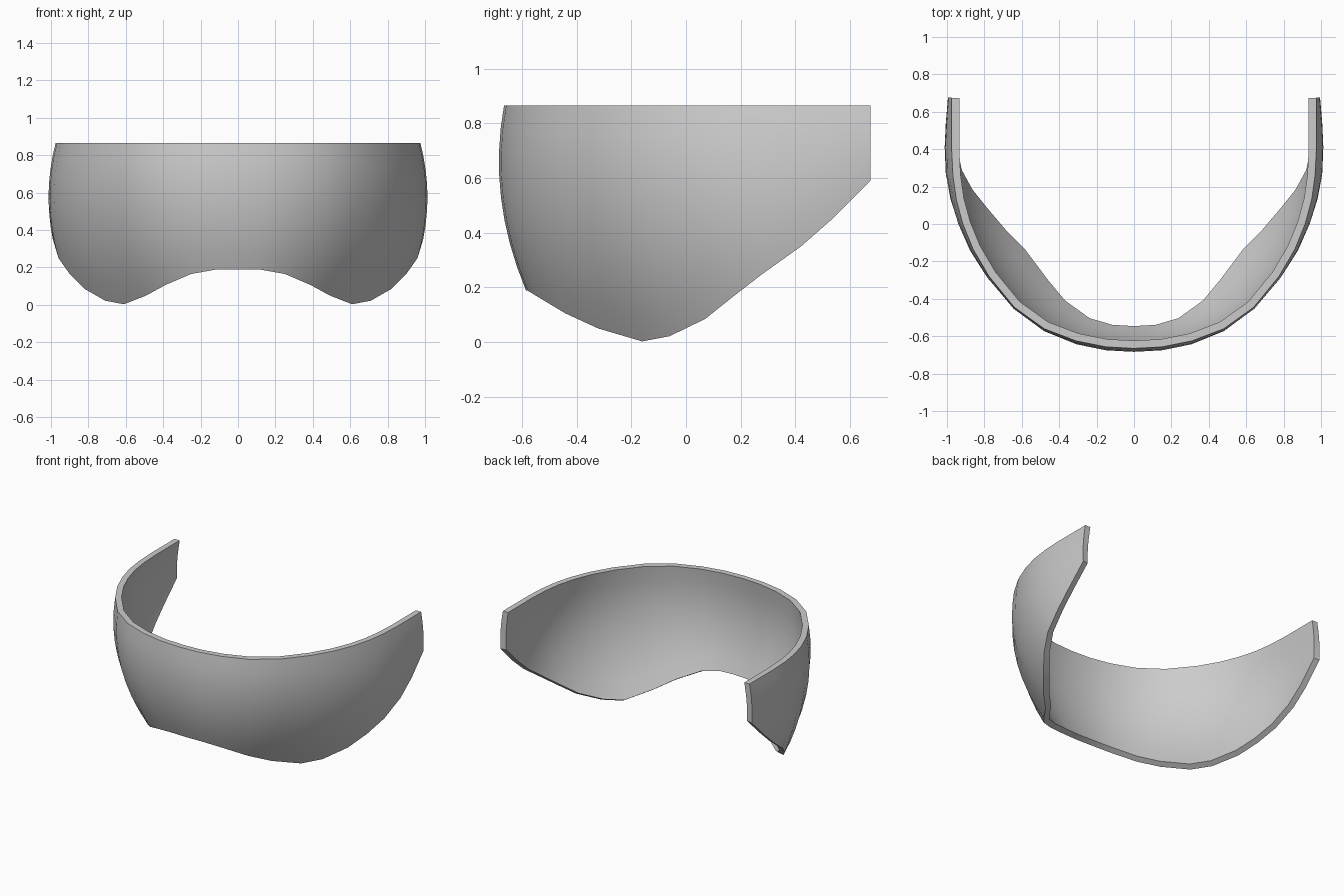
import bpy, bmesh
from mathutils import Vector

if "Cube" in bpy.data.objects:
    bpy.data.objects.remove(bpy.data.objects["Cube"])

TOP_Z, THICK, ROWS = 0.865, 0.042, 8

# Half outline: top edge (x, y) paired with wavy bottom edge (x, y, z), centre to back
columns = [
    ((0.00, -0.665), (0.00, -0.585, 0.19)),
    ((0.15, -0.657), (0.12, -0.578, 0.188)),
    ((0.31, -0.625), (0.25, -0.54, 0.165)),
    ((0.48, -0.56), (0.39, -0.44, 0.105)),
    ((0.64, -0.445), (0.49, -0.32, 0.05)),
    ((0.775, -0.28), (0.61, -0.16, 0.003)),
    ((0.86, -0.135), (0.71, -0.06, 0.022)),
    ((0.915, 0.00), (0.82, 0.07, 0.085)),
    ((0.95, 0.13), (0.90, 0.17, 0.165)),
    ((0.968, 0.26), (0.96, 0.28, 0.25)),
    ((0.975, 0.40), (0.99, 0.42, 0.35)),
    ((0.975, 0.54), (0.997, 0.54, 0.455)),
    ((0.975, 0.675), (0.993, 0.675, 0.59)),
]


def mirrored(c):
    (tx, ty), (bx, by, bz) = c
    return (-tx, ty), (-bx, by, bz)


full = [mirrored(c) for c in reversed(columns[1:])] + columns

# Visor shell: bowed vertical ribs joined into a skin
bm = bmesh.new()
grid = []
for i, (t, b) in enumerate(full):
    top, bottom = Vector((*t, TOP_Z)), Vector(b)
    before, after = full[max(i - 1, 0)][0], full[min(i + 1, len(full) - 1)][0]
    out = Vector((after[1] - before[1], before[0] - after[0], 0)).normalized()
    bulge = 0.112 * (TOP_Z - b[2]) ** 2
    rib = []
    for r in range(ROWS + 1):
        s = r / ROWS
        rib.append(bm.verts.new(top.lerp(bottom, s) + out * bulge * 4 * s * (1 - s)))
    grid.append(rib)
for left, right in zip(grid, grid[1:]):
    for r in range(ROWS):
        bm.faces.new((left[r], left[r + 1], right[r + 1], right[r]))

# Inner skin and rims
bm.normal_update()
inner = {v: bm.verts.new(v.co - v.normal * THICK) for rib in grid for v in rib}
for rib in grid:
    inner[rib[0]].co.z = TOP_Z
edges = [e for e in bm.edges if e.is_boundary]
for f in list(bm.faces):
    bm.faces.new([inner[v] for v in reversed(f.verts)])
for e in edges:
    a, b = e.verts
    bm.faces.new((a, b, inner[b], inner[a]))
bmesh.ops.recalc_face_normals(bm, faces=bm.faces)

mesh = bpy.data.meshes.new("visor_shell")
bm.to_mesh(mesh)
bm.free()
visor = bpy.data.objects.new("visor_shell", mesh)
bpy.context.collection.objects.link(visor)
bpy.context.view_layer.objects.active = visor
visor.select_set(True)
bpy.ops.object.shade_smooth_by_angle(angle=0.6)
